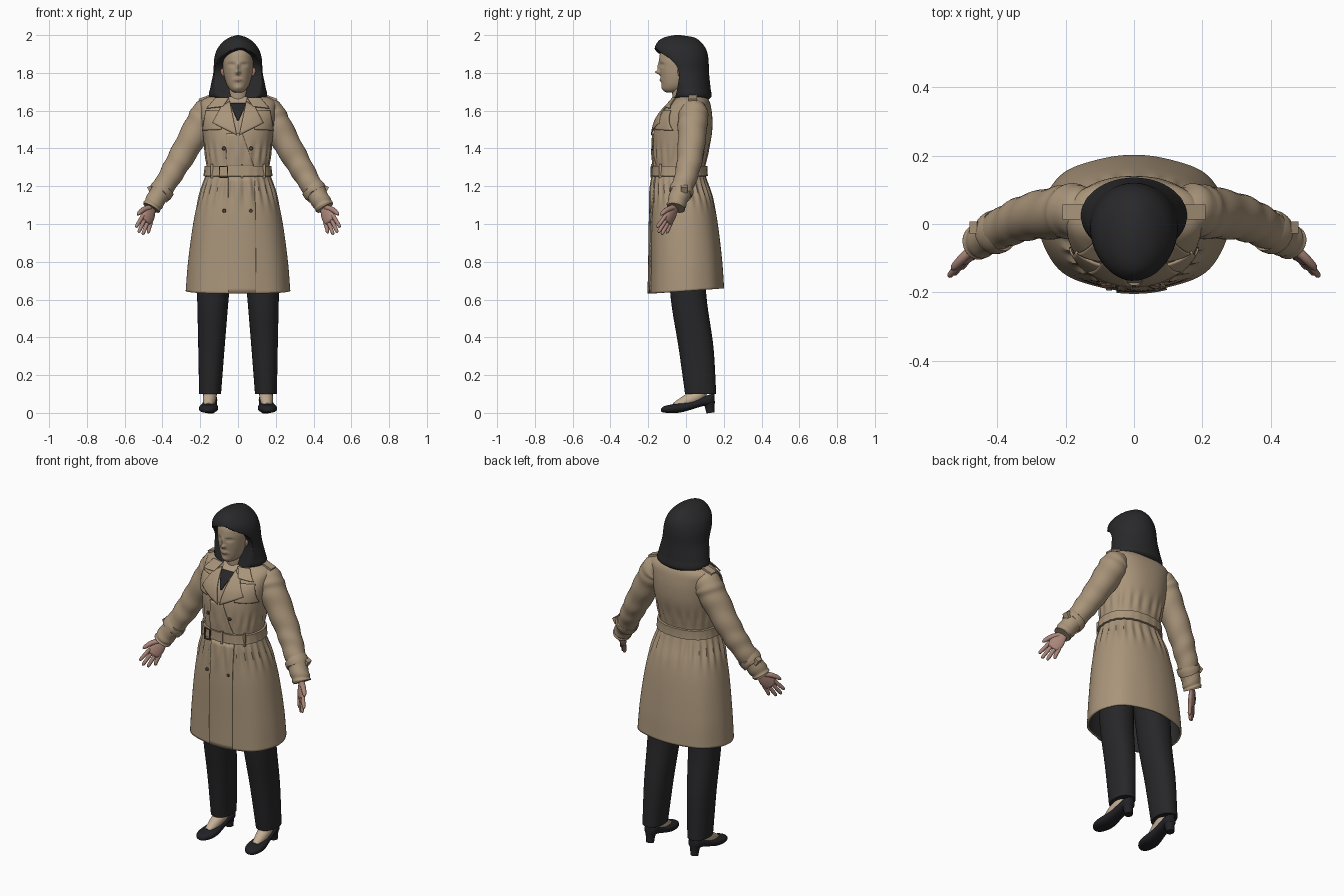
import bpy, bmesh, math
from mathutils import Vector, Matrix

if "Cube" in bpy.data.objects:
    bpy.data.objects.remove(bpy.data.objects["Cube"])


def material(name, *rgb):
    m = bpy.data.materials.new(name)
    m.use_nodes = True
    m.diffuse_color = (*rgb, 1)
    m.node_tree.nodes["Principled BSDF"].inputs["Base Color"].default_value = (*rgb, 1)
    return m


COAT = material("coat_tan", .40, .30, .195)
LINING = material("lining_dark", .03, .03, .03)
FACE = material("face_skin", .43, .325, .215)
LIPS = material("lip_pink", .36, .20, .15)
HAND = material("hand_skin", .40, .235, .19)
FOOT = material("foot_skin", .55, .43, .30)
HAIR = material("hair_black", .022, .022, .024)
CLOTH = material("trouser_black", .02, .02, .022)
SHOE = material("shoe_black", .016, .016, .02)
BUTTON = material("button_brown", .10, .07, .045)


def finish(name, bm, *mats):
    bmesh.ops.recalc_face_normals(bm, faces=bm.faces)
    me = bpy.data.meshes.new(name)
    bm.to_mesh(me)
    bm.free()
    ob = bpy.data.objects.new(name, me)
    bpy.context.collection.objects.link(ob)
    for m in mats:
        me.materials.append(m)
    bpy.ops.object.select_all(action='DESELECT')
    bpy.context.view_layer.objects.active = ob
    ob.select_set(True)
    bpy.ops.object.shade_smooth_by_angle(angle=math.radians(50))
    return ob


def sample(keys, t):
    """Smooth value at t in rows of (t, a, b, ...)."""
    t = min(max(t, keys[0][0]), keys[-1][0])
    i = next(k for k in range(len(keys) - 1) if t <= keys[k + 1][0])

    def slope(k, c):
        a, b = keys[max(k - 1, 0)], keys[min(k + 1, len(keys) - 1)]
        return (b[c] - a[c]) / (b[0] - a[0])
    p, q = keys[i], keys[i + 1]
    h = q[0] - p[0]
    u = (t - p[0]) / h
    return [p[c] * (1 + 2*u) * (1 - u)**2 + q[c] * u*u * (3 - 2*u)
            + h * u * (1 - u) * ((1 - u) * slope(i, c) - u * slope(i + 1, c))
            for c in range(1, len(p))]


def loft(rings, caps=(True, True)):
    bm = bmesh.new()
    rows = [[bm.verts.new(p) for p in r] for r in rings]
    n = len(rows[0])
    for a, b in zip(rows, rows[1:]):
        for j in range(n):
            bm.faces.new((a[j], a[(j + 1) % n], b[(j + 1) % n], b[j]))
    for row, cap in ((rows[0], caps[0]), (rows[-1], caps[1])):
        if cap:
            bm.faces.new(row)
    return bm


def angles(n):
    return [2 * math.pi * j / n for j in range(n)]


def span(a, b, n):
    return [a + (b - a) * i / n for i in range(n + 1)]


def power(v, p):
    return math.copysign(abs(v) ** p, v)


def oval(keys, z, th, p=1, off=0, cx=0):
    """Point on a body with rows of (z, half width, front y, back y)."""
    hw, yf, yb = sample(keys, z)
    return Vector((cx + (hw + off) * power(math.sin(th), p),
                   (yf + yb) / 2 - ((yb - yf) / 2 + off) * power(math.cos(th), p), z))


def tube(name, path, mat, n=20, steps=24, flat=1, wide=(0, 0, 1), wrinkle=0):
    """Tube through rows of (x, y, z, radius)."""
    keys = [(i, *p) for i, p in enumerate(path)]
    rings = []
    for t in span(0, len(path) - 1, steps):
        x, y, z, r = sample(keys, t)
        d = Vector(sample(keys, t + .05)[:3]) - Vector(sample(keys, t - .05)[:3])
        u = (Vector(wide) - d.normalized() * d.normalized().dot(Vector(wide))).normalized()
        v = d.normalized().cross(u)
        rings.append([Vector((x, y, z)) + (u * math.cos(a) + v * math.sin(a) * flat)
                      * (r + wrinkle * math.sin(t * 9 + 2 * math.sin(a))) for a in angles(n)])
    return finish(name, loft(rings), mat)


def box(name, loc, size, mat, rot=(0, 0, 0)):
    bm = bmesh.new()
    bmesh.ops.create_cube(bm, size=1)
    bm.transform(Matrix.LocRotScale(Vector(loc), Matrix.Rotation(rot[1], 3, 'Y')
                 @ Matrix.Rotation(rot[2], 3, 'Z'), Vector(size)))
    return finish(name, bm, mat)


# Coat body, gathered around the waist
BODY = [(.645, .275, -.195, .2), (.8, .263, -.192, .19), (1, .237, -.19, .168),
        (1.12, .212, -.185, .145), (1.22, .182, -.178, .112), (1.28, .166, -.17, .1),
        (1.36, .172, -.174, .112), (1.47, .185, -.174, .136), (1.55, .195, -.155, .14),
        (1.61, .2, -.115, .134), (1.65, .195, -.075, .124), (1.675, .15, -.055, .105),
        (1.69, .07, -.045, .07)]


def coat_point(th, z, off=0):
    fold = (.006 * math.exp(-((z - 1.18) / .07) ** 2) * math.cos(24 * th)
            + .004 * math.exp(-((z - 1.37) / .05) ** 2) * math.cos(20 * th)
            + .004 * max(0, 1.15 - z) * math.cos(8 * th))
    p = oval(BODY, z, th, .87, off + fold)
    p.z += .07 * p.y * max(0, 1 - (z - .645) / .3)
    return p


def front_point(x, z, off):
    s = min(abs(x) / sample(BODY, z)[0], .99) ** (1 / .87)
    return coat_point(math.copysign(math.asin(s), x), z, off)


coat = finish("coat_body", loft([[coat_point(a, z) for a in angles(120)]
                                 for z in span(.645, 1.69, 90)], (False, True)), COAT, LINING)
mod = coat.modifiers.new("thickness", 'SOLIDIFY')
mod.thickness, mod.offset, mod.material_offset = .01, -1, 1

# Belt
finish("belt", loft([[coat_point(a, z, o) for a in angles(96)] for z, o in
                     ((1.252, 0), (1.254, .011), (1.28, .012), (1.306, .011), (1.308, 0))]), COAT)


def patch(name, corners, mat, off=.002, thick=.006, n=12):
    """Plate following the coat front between four (x, z) corners."""
    a, b, c, d = [Vector(p) for p in corners]
    bm = bmesh.new()
    grid = [[bm.verts.new(front_point(*a.lerp(b, u).lerp(d.lerp(c, u), v), off))
             for u in span(0, 1, n)] for v in span(0, 1, n)]
    for i in range(n):
        for j in range(n):
            bm.faces.new((grid[i][j], grid[i][j+1], grid[i+1][j+1], grid[i+1][j]))
    ob = finish(name, bm, mat)
    m = ob.modifiers.new("thickness", 'SOLIDIFY')
    m.thickness, m.offset = thick, 0
    return ob


# Overlapping front, shirt and neckline
patch("front_skirt_panel", [(-.05, 1.25), (.088, 1.25), (.095, .647), (-.05, .647)], COAT, .003, .008, 24)
patch("front_chest_panel", [(-.06, 1.48), (.022, 1.48), (.085, 1.3), (-.06, 1.3)], COAT, .003)
patch("neck_opening", [(-.05, 1.672), (.05, 1.672), (.03, 1.6), (-.03, 1.6)], FACE, .002)
patch("shirt", [(-.042, 1.638), (.042, 1.638), (.004, 1.55), (-.004, 1.55)], CLOTH, .005)
for side, word in ((1, "left"), (-1, "right")):
    def flip(*pts):
        return [(side * x, z) for x, z in pts]
    patch(word + "_lapel", flip((.042, 1.65), (.085, 1.62), (.128, 1.535), (.006, 1.47)), COAT, .009)
    patch(word + "_collar", flip((.045, 1.668), (.11, 1.668), (.155, 1.612), (.075, 1.622)), COAT, .013)
    patch(word + "_storm_flap", flip((.085, 1.6), (.165, 1.6), (.182, 1.495), (.085, 1.5)), COAT, .006)
    box(word + "_epaulette", (side * .165, .035, 1.672), (.09, .045, .012), COAT, (0, side * .35, 0))

# Buttons and buckle
for i, (x, z) in enumerate(((-.07, 1.4), (.065, 1.4), (-.07, 1.07), (.065, 1.07))):
    bm = bmesh.new()
    bmesh.ops.create_cone(bm, cap_ends=True, segments=16, radius1=.01, radius2=.008, depth=.008,
                          matrix=Matrix.Translation(front_point(x, z, .008)) @ Matrix.Rotation(math.pi/2, 4, 'X'))
    finish(f"button_{i + 1}", bm, BUTTON)
for dx, dz, w, h in ((-.019, 0, .005, .06), (.019, 0, .005, .06), (0, .03, .04, .005), (0, -.03, .04, .005)):
    box("buckle_bar", front_point(-.07 + dx, 1.275 + dz, .016), (w, .008, h), BUTTON)
for x in (-.13, .02, .13):
    box("belt_loop", front_point(x, 1.28, .011), (.012, .012, .075), COAT)

# Arms and hands
for s, word in ((1, "left"), (-1, "right")):
    def m(*rows):
        return [(s * r[0], *r[1:]) for r in rows]
    tube(word + "_sleeve", m((.12, .04, 1.615, .05), (.165, .04, 1.59, .076), (.205, .035, 1.52, .078),
         (.3, .022, 1.355, .068), (.37, -.005, 1.235, .06), (.44, -.045, 1.12, .051),
         (.46, -.055, 1.085, .049)), COAT, 28, 60, wrinkle=.002)
    tube(word + "_cuff_strap", m((.396, -.02, 1.19, .058), (.398, -.021, 1.187, .064),
         (.41, -.027, 1.165, .063), (.412, -.028, 1.162, .056)), COAT, 28, 6)
    box(word + "_cuff_tab", (s * .462, -.01, 1.185), (.025, .035, .035), COAT, (0, s * .5, 0))
    wrist = Vector((.45, -.05, 1.1))
    along = Vector((.35, -.47, -.81))
    across = Vector((.7, -.5, .59))
    palm_side = along.cross(across)

    def spot(a, w, r, lift=0):
        p = wrist + along * a + across * w + palm_side * lift
        return (s * p.x, p.y, p.z, r)
    wide = (s * across.x, across.y, across.z)
    tube(word + "_palm", [spot(-.02, 0, .028), spot(.02, 0, .029), spot(.06, 0, .039), spot(.1, 0, .038),
         spot(.112, 0, .025)], HAND, flat=.42, wide=wide)
    for k, (w, length) in enumerate(((-.03, .155), (-.01, .183), (.011, .19), (.031, .176))):
        tube(f"{word}_finger_{k + 1}", [spot(.09, w, .011), spot(.13, w * 1.15, .0105),
             spot(length - .01, w * 1.3, .009), spot(length, w * 1.3, .003)], HAND, 10, 10)
    tube(word + "_thumb", [spot(.025, .012, .016), spot(.06, .042, .014), spot(.095, .058, .011),
         spot(.11, .062, .004)], HAND, 10, 10)

# Head with nose, eye sockets and lips
HEAD = [(1.695, .015, -.1, -.04), (1.705, .035, -.118, -.01), (1.73, .055, -.127, .03),
        (1.77, .07, -.133, .07), (1.82, .079, -.139, .088), (1.87, .082, -.142, .09),
        (1.92, .073, -.13, .08), (1.955, .045, -.09, .05), (1.965, .01, -.03, .0)]
FEATURES = [(0, 1.803, .011, .011, .024), (0, 1.83, .009, .022, .011), (0, 1.762, .022, .009, .008),
            (0, 1.722, .022, .012, .005), (.034, 1.843, .016, .01, -.01), (-.034, 1.843, .016, .01, -.01),
            (.034, 1.842, .01, .006, .005), (-.034, 1.842, .01, .006, .005)]


def head_point(a, z):
    p = oval(HEAD, z, a, .95)
    if math.cos(a) > 0:
        p.y -= sum(d * math.exp(-((p.x - x) / sx) ** 2 - ((z - zc) / sz) ** 2)
                   for x, zc, sx, sz, d in FEATURES)
    return p


bm = loft([[head_point(a, z) for a in angles(96)] for z in span(1.695, 1.965, 80)])
for f in bm.faces:
    c = f.calc_center_median()
    if c.y < -.1 and (c.x / .024) ** 2 + ((c.z - 1.763) / .009) ** 2 < 1:
        f.material_index = 1
finish("head", bm, FACE, LIPS)
tube("neck", [(0, .005, 1.6, .062), (0, -.015, 1.66, .055), (0, -.025, 1.75, .052)], FACE, 32, wide=(1, 0, 0))
for s in (1, -1):
    tube("ear", [(s * .077, -.035, 1.785, .006), (s * .083, -.032, 1.81, .013),
                 (s * .084, -.028, 1.84, .008)], LIPS, 12, 10)

# Hair, parted off centre and cut back around the face
LOCKS = [(1.66, .125, -.07, .12), (1.675, .153, -.085, .135), (1.72, .147, -.095, .13),
         (1.8, .131, -.125, .122), (1.88, .125, -.158, .118), (1.93, .108, -.166, .104),
         (1.97, .073, -.145, .072), (1.99, .04, -.11, .035), (2, .006, -.06, -.03)]
EDGE = [(1.66, -.06), (1.72, -.046), (1.8, -.036), (1.86, -.045), (1.9, -.08), (1.92, -.125), (1.94, -.2)]


def hair_point(a, z):
    p = oval(LOCKS, z, a)
    p.y = max(p.y, sample(EDGE, z + .35 * max(0, abs(p.x - .015) - .01) * (z > 1.78))[0])
    return p


finish("hair", loft([[hair_point(a, z) for a in angles(96)] for z in span(1.66, 2, 70)]), HAIR)

# Trousers, feet and heeled shoes
LEG = [(.1, .058, -.005, .16), (.35, .07, -.04, .145), (.6, .083, -.08, .11), (.9, .1, -.1, .09)]
SOLE = [(-.132, .008, .008, .022), (-.12, .03, .002, .034), (-.08, .048, 0, .044), (-.03, .049, .002, .052),
        (.03, .04, .018, .062), (.09, .036, .036, .085), (.135, .034, .042, .1), (.152, .018, .05, .1)]
for s, word in ((1, "left"), (-1, "right")):
    finish(word + "_trouser_leg", loft([[oval(LEG, z, a, .9, cx=s * (.148 - .03 * (z - .1)))
           for a in angles(40)] for z in span(.1, .9, 30)]), CLOTH)
    rings = []
    for y in span(-.132, .152, 40):
        hw, lo, hi = sample(SOLE, y)
        rings.append([(s * (.153 - .06 * y + hw * power(math.cos(a), .8)), y,
                       (lo + hi) / 2 + (hi - lo) / 2 * power(math.sin(a), .8)) for a in angles(28)])
    finish(word + "_shoe", loft(rings), SHOE)
    tube(word + "_heel", [(s * .146, .122, .06, .032), (s * .146, .126, .03, .025),
                          (s * .146, .13, 0, .022)], SHOE, wide=(1, 0, 0))
    tube(word + "_foot", [(s * .148, .085, .16, .036), (s * .148, .07, .1, .036),
                          (s * .152, .01, .066, .034), (s * .156, -.06, .032, .022)], FOOT, wide=(1, 0, 0))
